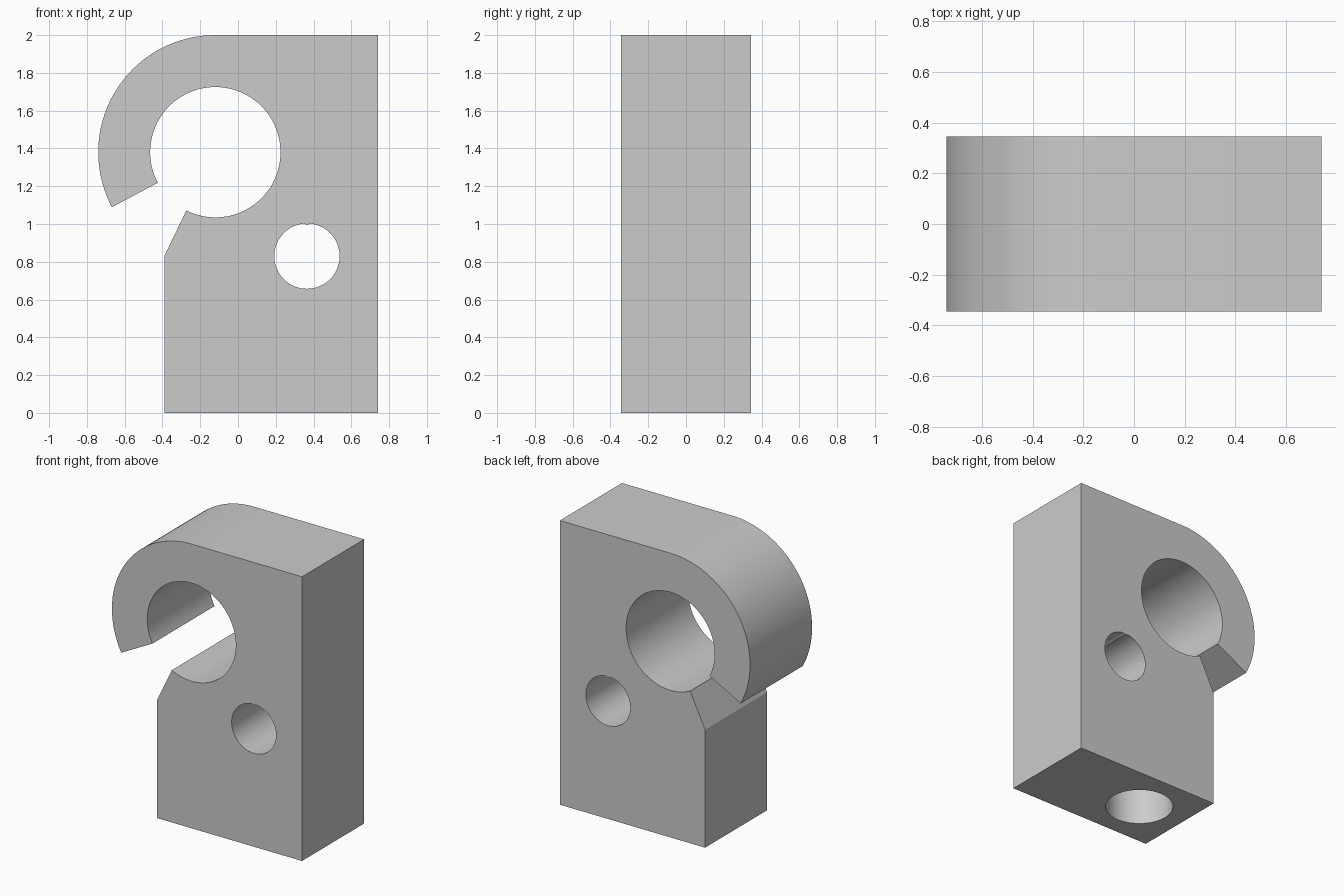
import bpy
import bmesh
from math import sin, cos, radians, pi
from mathutils import Vector

if "Cube" in bpy.data.objects:
    bpy.data.objects.remove(bpy.data.objects["Cube"], do_unlink=True)

grey = bpy.data.materials.new("plain grey")
grey.use_nodes = True
colour = (0.6, 0.6, 0.6, 1)
grey.diffuse_color = colour
grey.node_tree.nodes["Principled BSDF"].inputs["Base Color"].default_value = colour

HALF_DEPTH = 0.345
HOOK = (-0.12, 1.38)
OUTER, INNER = 0.62, 0.345


def arc(centre, radius, start, end, steps):
    """Points on an arc, angles in degrees."""
    angles = [radians(start + (end - start) * i / steps) for i in range(steps + 1)]
    return [(centre[0] + radius * cos(a), centre[1] + radius * sin(a)) for a in angles]


def prism(name, points, sweep):
    """Extrude a closed outline of 3D points along a vector."""
    bm = bmesh.new()
    face = bm.faces.new([bm.verts.new(p) for p in points])
    top = bmesh.ops.extrude_face_region(bm, geom=[face])["geom"]
    moved = [v for v in top if isinstance(v, bmesh.types.BMVert)]
    bmesh.ops.translate(bm, verts=moved, vec=Vector(sweep))
    bmesh.ops.recalc_face_normals(bm, faces=bm.faces)
    mesh = bpy.data.meshes.new(name)
    bm.to_mesh(mesh)
    bm.free()
    mesh.materials.append(grey)
    obj = bpy.data.objects.new(name, mesh)
    bpy.context.collection.objects.link(obj)
    return obj


def cut(target, cutter):
    """Subtract the cutter and discard it."""
    cutter.hide_render = True
    mod = target.modifiers.new(cutter.name, 'BOOLEAN')
    mod.operation, mod.solver, mod.object = 'DIFFERENCE', 'EXACT', cutter
    bpy.context.view_layer.objects.active = target
    bpy.ops.object.modifier_apply(modifier=mod.name)
    bpy.data.objects.remove(cutter, do_unlink=True)


# Block with an open, rounded hook at the top
outline = [(0.74, 0), (0.74, 2)]
outline += arc(HOOK, OUTER, 90, 208, 40)
outline += arc(HOOK, INNER, 208, -116.5, 90)
outline += [(-0.39, 0.83), (-0.39, 0)]
block = prism("hook_block", [(x, -HALF_DEPTH, z) for x, z in outline],
              (0, 2 * HALF_DEPTH, 0))

# Cross bore through the block, with a slight ridge along its top
bore = arc((0.365, 0.83), 0.173, 90, 450, 64)[:-1]
bore[0] = (bore[0][0], bore[0][1] - 0.008)
cut(block, prism("cross_bore", [(x, -0.5, z) for x, z in bore], (0, 1, 0)))

# Blind hole in the underside
socket = arc((-0.045, 0), 0.22, 0, 360, 64)[:-1]
cut(block, prism("base_hole", [(x, y, -0.1) for x, y in socket], (0, 0, 0.85)))

bpy.ops.object.select_all(action='DESELECT')
block.select_set(True)
bpy.context.view_layer.objects.active = block
bpy.ops.object.shade_smooth_by_angle(angle=pi / 9)
